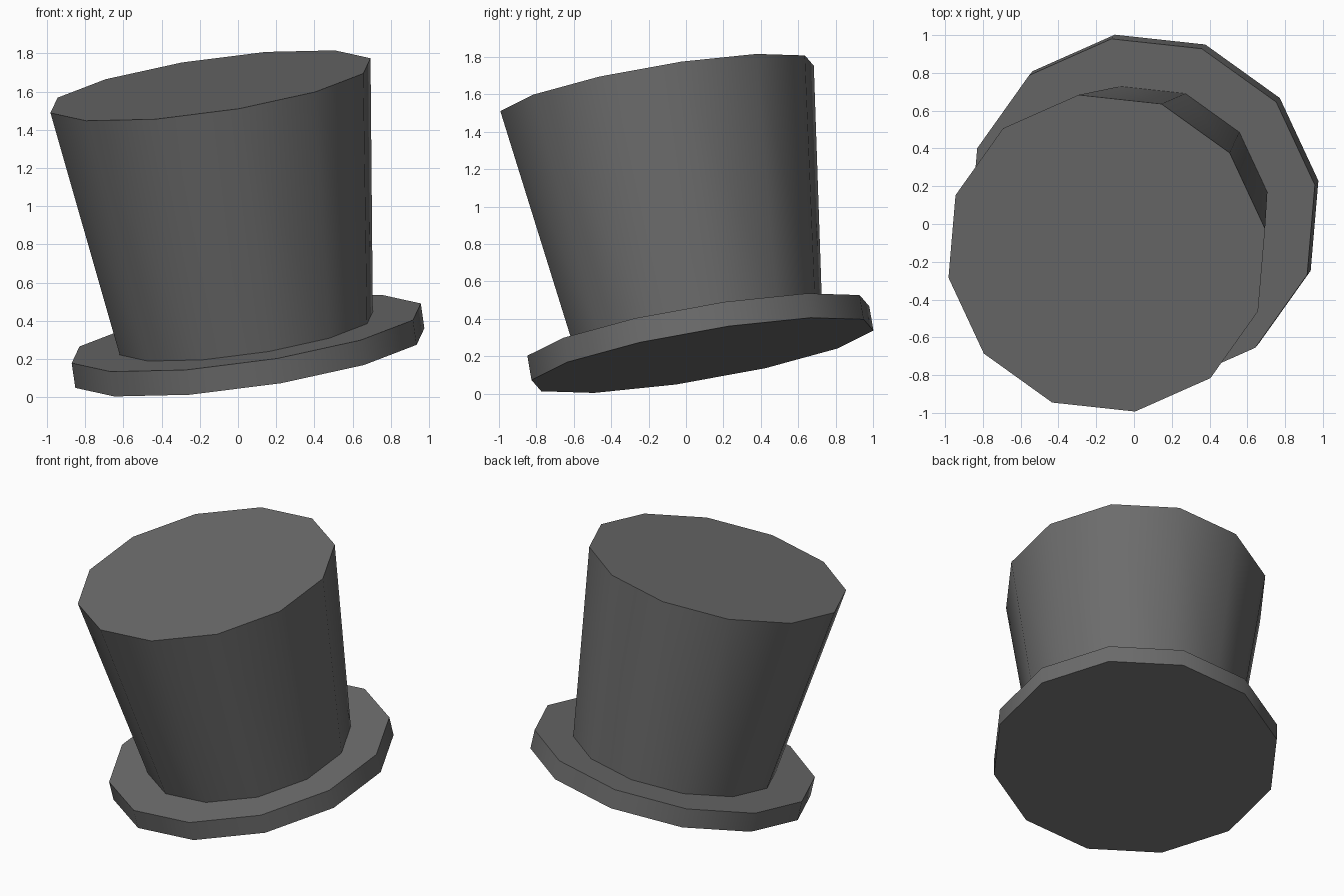
import bpy, bmesh, math
from mathutils import Matrix, Vector

cube = bpy.data.objects.get("Cube")
if cube:
    bpy.data.objects.remove(cube)

# One dark felt colour
felt = bpy.data.materials.new("dark grey felt")
felt.use_nodes = True
grey = (0.15, 0.15, 0.15, 1)
felt.diffuse_color = grey
felt.node_tree.nodes["Principled BSDF"].inputs["Base Color"].default_value = grey

# Tilted frame of the hat: axis up through the crown, one corner direction
axis = Vector((-0.141, -0.166, 0.976)).normalized()
corner = Vector((0.84, 0.13, 0.14))
corner = (corner - corner.dot(axis) * axis).normalized()
side = axis.cross(corner)
base = Vector((0.062, 0.088, 0.205))
frame = Matrix((corner, side, axis)).transposed().to_4x4()
frame.translation = base


def drum(name, low, high, r_low, r_high, bottom=True):
    """Twelve-sided drum along the hat axis, smooth walls and sharp rims."""
    bm = bmesh.new()
    bmesh.ops.create_cone(bm, cap_ends=True, segments=12, radius1=r_low,
                          radius2=r_high, depth=high - low)
    bmesh.ops.translate(bm, verts=bm.verts, vec=(0, 0, (low + high) / 2))
    if not bottom:
        bm.normal_update()
        hidden = [f for f in bm.faces if f.normal.z < -0.9]
        bmesh.ops.delete(bm, geom=hidden, context="FACES_ONLY")
    bm.transform(frame)
    for f in bm.faces:
        f.smooth = True
    mesh = bpy.data.meshes.new(name)
    bm.to_mesh(mesh)
    bm.free()
    mesh.set_sharp_from_angle(angle=math.radians(40))
    mesh.materials.append(felt)
    obj = bpy.data.objects.new(name, mesh)
    bpy.context.collection.objects.link(obj)
    return obj


# Flat brim, and the crown that widens towards its top
drum("brim", 0, 0.133, 0.938, 0.938)
drum("crown", 0.133, 1.462, 0.68, 0.86, bottom=False)
